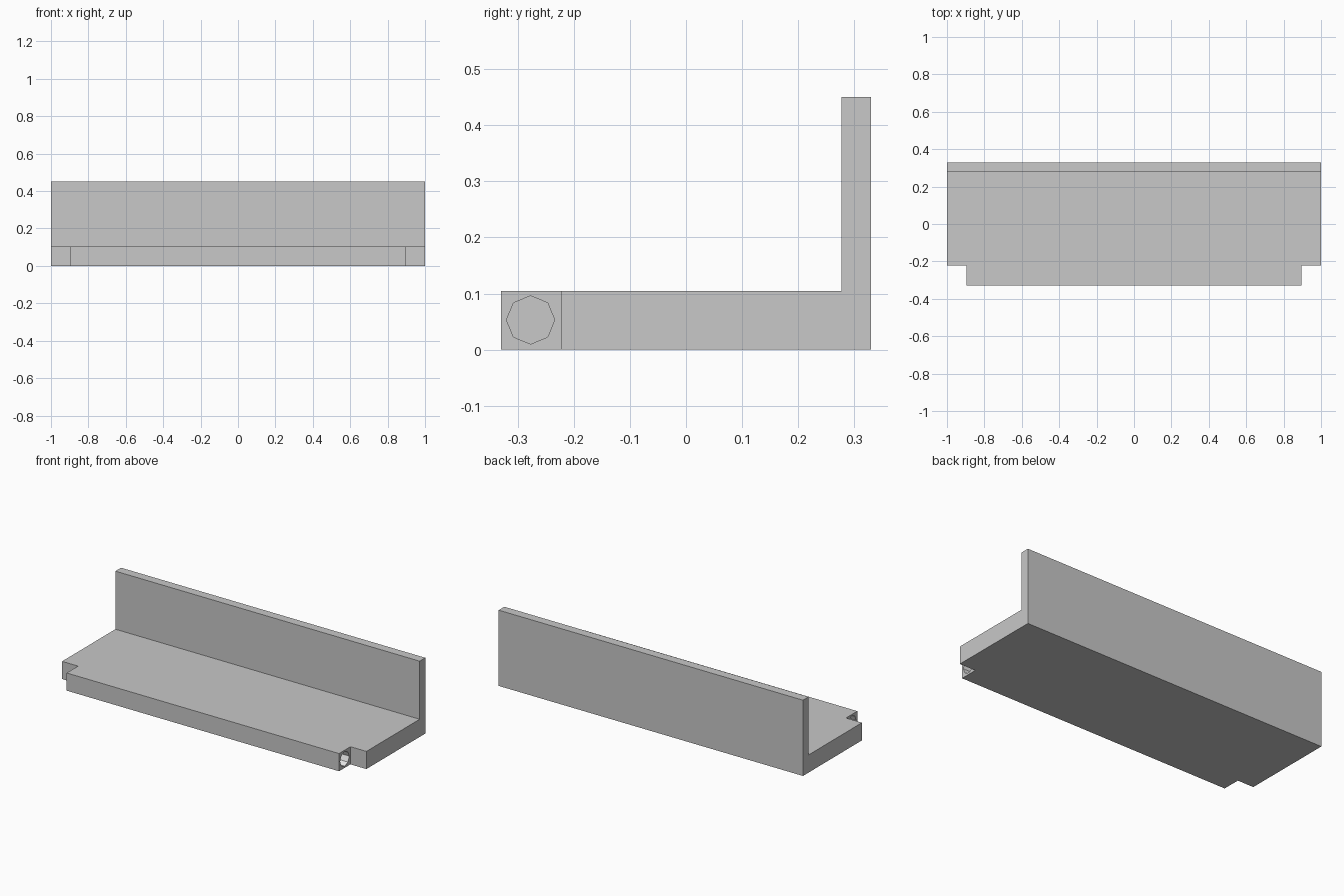
import bpy
import bmesh
from math import pi
from mathutils import Matrix

cube = bpy.data.objects.get("Cube")
if cube:
    bpy.data.objects.remove(cube, do_unlink=True)


def material(name, value):
    mat = bpy.data.materials.new(name)
    mat.use_nodes = True
    colour = (value, value, value, 1)
    mat.diffuse_color = colour
    mat.node_tree.nodes["Principled BSDF"].inputs["Base Color"].default_value = colour
    return mat


grey = material("grey", 0.58)
white = material("white", 0.95)


def extrude(name, points, axis, start, end):
    """Extrude a 2D outline along x (points are y, z) or z (points are x, y)."""
    bm = bmesh.new()
    place = (lambda p: (start, *p)) if axis == 0 else (lambda p: (*p, start))
    face = bm.faces.new([bm.verts.new(place(p)) for p in points])
    moved = bmesh.ops.extrude_face_region(bm, geom=[face])["geom"]
    offset = [0, 0, 0]
    offset[axis] = end - start
    bmesh.ops.translate(bm, vec=offset,
                        verts=[v for v in moved if isinstance(v, bmesh.types.BMVert)])
    bmesh.ops.recalc_face_normals(bm, faces=bm.faces)
    mesh = bpy.data.meshes.new(name)
    bm.to_mesh(mesh)
    bm.free()
    obj = bpy.data.objects.new(name, mesh)
    bpy.context.collection.objects.link(obj)
    mesh.materials.append(grey)
    mesh.materials.append(white)
    return obj


FRONT, BACK, WALL = -0.33, 0.33, 0.277
SEAT, TOP = 0.105, 0.45
TONGUE, NOTCH = 0.895, -0.223

# L-shaped body: floor slab and upright back wall in one profile
body = extrude("bench_body", [(FRONT, 0), (BACK, 0), (BACK, TOP), (WALL, TOP),
                              (WALL, SEAT), (FRONT, SEAT)], 0, -1, 1)


def cut(cutter):
    cutter.hide_render = True
    cutter.hide_viewport = True
    cutter.display_type = 'WIRE'
    mod = body.modifiers.new(cutter.name, 'BOOLEAN')
    mod.operation = 'DIFFERENCE'
    mod.solver = 'EXACT'
    mod.object = cutter


# Front corner notches and octagonal pin sockets, one at each end
for side, sign in (("left", 1), ("right", -1)):
    inner, outer = sign * TONGUE, sign * 1.1
    cut(extrude(side + "_notch_cutter",
                [(inner, -0.5), (outer, -0.5), (outer, NOTCH), (inner, NOTCH)],
                2, -0.1, 0.2))

    bm = bmesh.new()
    bmesh.ops.create_cone(bm, cap_ends=True, segments=8, radius1=0.043,
                          radius2=0.043, depth=0.4,
                          matrix=Matrix.Translation((sign * TONGUE, -0.277, 0.053))
                          @ Matrix.Rotation(pi / 2, 4, 'Y'))
    # Light socket walls, grey socket floor
    for f in bm.faces:
        f.material_index = 0 if len(f.verts) == 8 else 1
    mesh = bpy.data.meshes.new(side + "_socket_cutter")
    bm.to_mesh(mesh)
    bm.free()
    mesh.materials.append(grey)
    mesh.materials.append(white)
    socket = bpy.data.objects.new(side + "_socket_cutter", mesh)
    bpy.context.collection.objects.link(socket)
    cut(socket)

# Bake the cuts and remove the helpers
bpy.context.view_layer.update()
result = bpy.data.meshes.new_from_object(
    body.evaluated_get(bpy.context.evaluated_depsgraph_get()))
cutters = [m.object for m in body.modifiers]
body.modifiers.clear()
body.data = result
for c in cutters:
    bpy.data.objects.remove(c, do_unlink=True)
